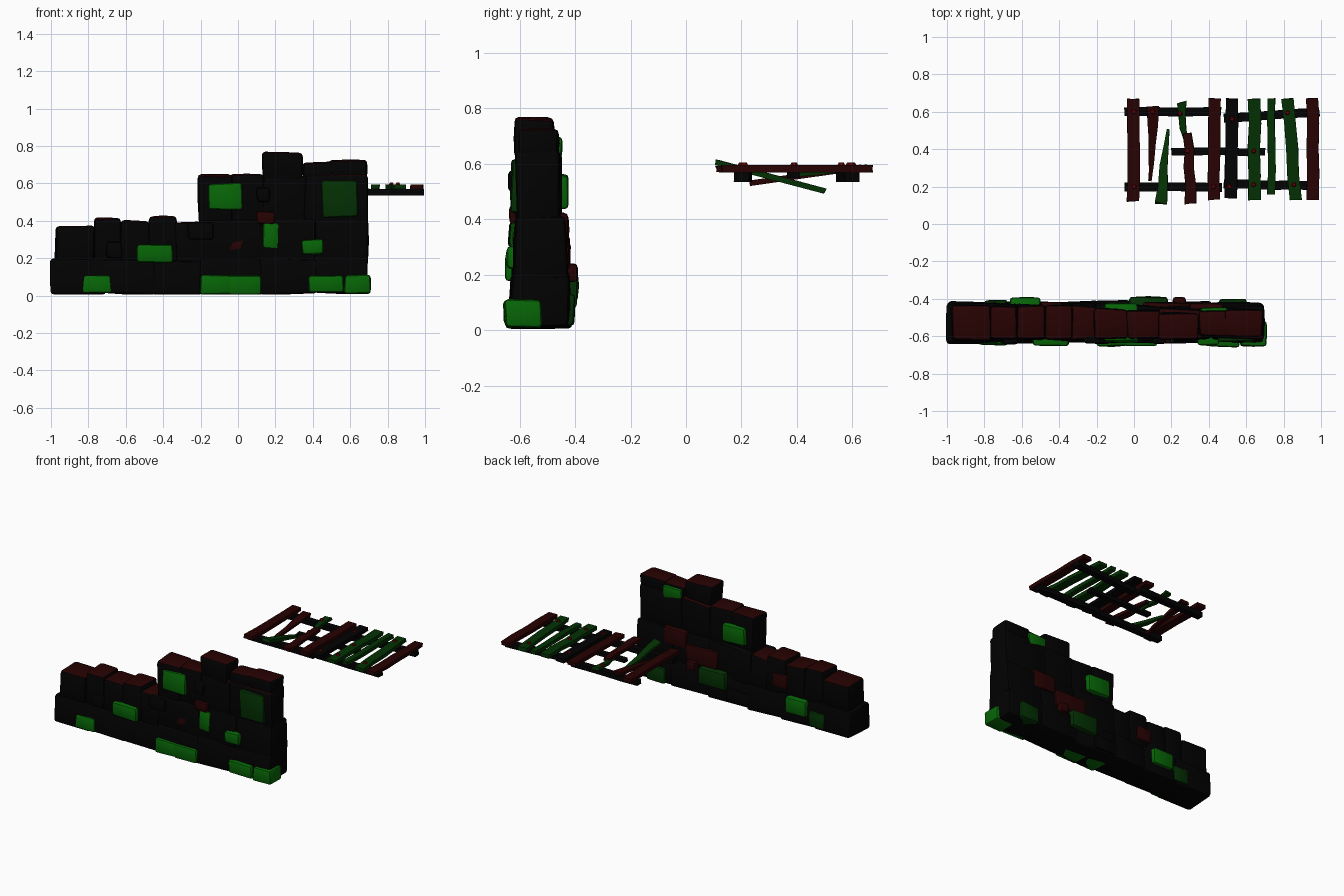
import bpy, bmesh, math, random
from mathutils import Vector

if "Cube" in bpy.data.objects:
    bpy.data.objects.remove(bpy.data.objects["Cube"])

random.seed(4)


def mat(name, c):
    m = bpy.data.materials.new(name)
    m.diffuse_color = (*c, 1)
    m.use_nodes = True
    m.node_tree.nodes["Principled BSDF"].inputs["Base Color"].default_value = m.diffuse_color
    return m


DARK = mat("dark", (0.0005, 0.0005, 0.0005))
GREEN = mat("moss_green", (0.002, 0.13, 0.002))
DIM_GREEN = mat("dim_green", (0.001, 0.03, 0.001))
RED = mat("deep_red", (0.02, 0.0005, 0.0005))
NAIL = mat("nail_red", (0.12, 0.001, 0.001))


def finish(bm, name, *mats):
    bmesh.ops.recalc_face_normals(bm, faces=bm.faces)
    me = bpy.data.meshes.new(name)
    bm.to_mesh(me)
    bm.free()
    for m in mats:
        me.materials.append(m)
    ob = bpy.data.objects.new(name, me)
    bpy.context.collection.objects.link(ob)
    return ob


def stone(name, x0, x1, y0, y1, z0, z1, m=DARK, red_top=False, jit=0.008, bev=0.018, taper=0.0):
    """Rough block: box with jittered corners, worn edges and slightly swollen faces."""
    bm = bmesh.new()
    bmesh.ops.create_cube(bm, size=1)
    for v in bm.verts:
        x, y, z = v.co
        k = 1 - taper * (z + 0.5)
        v.co = ((x0 + x1) / 2 + x * (x1 - x0),
                (y0 + y1) / 2 + y * (y1 - y0) * k,
                (z0 + z1) / 2 + z * (z1 - z0))
        v.co += Vector([random.uniform(-jit, jit) for _ in range(3)])
        v.co.z = max(v.co.z, 0.005)
    bmesh.ops.bevel(bm, geom=bm.edges[:], offset=bev, segments=2, profile=0.5, affect='EDGES')
    bm.normal_update()
    if red_top:
        for f in bm.faces:
            if f.normal.z > 0.85:
                f.material_index = 1
    # Swell the big faces a little
    for f in [f for f in bm.faces if f.calc_area() > 0.004]:
        r = bmesh.ops.poke(bm, faces=[f])
        for v in r["verts"]:
            v.co += r["faces"][0].normal * random.uniform(0.0, 0.006)
            v.co.z = max(v.co.z, 0.005)
    finish(bm, name, m, RED)


# Main courses of the wall: x0, x1, z1 per block
course_1 = [(-1.0, -.71, .20), (-.73, -.44, .20), (-.46, -.19, .19),
            (-.21, .13, .21), (.12, .42, .20), (.41, .695, .21)]
for x0, x1, z1 in course_1:
    stone("base_stone", x0, x1, -.637, -.415, 0.008, z1, taper=0.1)

course_2 = [(-.975, -.765, .37), (-.775, -.62, .415), (-.63, -.47, .40), (-.48, -.33, .42),
            (-.34, -.19, .39), (-.21, .13, .41), (.12, .42, .41), (.41, .69, .41)]
for x0, x1, z1 in course_2:
    stone("middle_stone", x0, x1, -.625, -.43, .18, z1, red_top=x1 < -.1, taper=0.08)

course_3 = [(-.21, -.03, .38, .645), (-.04, .14, .38, .645), (.13, .36, .38, .64), (.35, .69, .38, .65)]
for x0, x1, z0, z1 in course_3:
    stone("upper_stone", x0, x1, -.612, -.455, z0, z1, red_top=True)
stone("cap_stone", .135, .345, -.615, -.475, .62, .765, red_top=True)
stone("cap_stone", .35, .51, -.60, -.46, .62, .715, red_top=True)
stone("cap_stone", .49, .69, -.605, -.465, .62, .72, red_top=True)

# Projecting stones: x0, x1, z0, z1, depth, material
front = [(-.83, -.68, .02, .11, .025, GREEN), (-.20, -.03, .008, .11, .03, GREEN),
         (-.05, .12, .008, .11, .03, GREEN), (.38, .56, .02, .11, .035, GREEN),
         (.57, .705, .008, .11, .035, GREEN),
         (-.54, -.35, .18, .27, .03, GREEN), (.34, .46, .22, .30, .03, GREEN),
         (-.70, -.62, .20, .29, .02, DARK), (-.10, .08, .20, .34, .005, RED),
         (-.27, -.13, .30, .39, .02, DARK), (.13, .22, .25, .39, .01, GREEN),
         (.10, .20, .38, .45, .015, RED), (.10, .17, .50, .58, .02, DARK),
         (-.16, .02, .46, .60, .01, GREEN), (.45, .64, .42, .62, .01, DIM_GREEN)]
for x0, x1, z0, z1, d, m in front:
    stone("front_facing_stone", x0, x1, -.62 - d, -.52, z0, z1, m, jit=0.006, bev=.014)

back = [(-.80, -.68, .02, .13, .02, DIM_GREEN), (-.66, -.50, .08, .19, .04, GREEN),
        (-.50, -.38, .22, .32, .01, RED), (-.20, -.02, .02, .12, .02, DARK),
        (-.03, .18, .10, .22, .04, DIM_GREEN), (.05, .30, .22, .34, .01, RED),
        (.21, .28, .17, .24, .04, RED), (.30, .48, .30, .42, .005, RED),
        (.45, .60, .02, .13, .03, DIM_GREEN), (-.16, .02, .44, .56, .005, GREEN),
        (.36, .50, .60, .70, -.02, GREEN)]
for x0, x1, z0, z1, d, m in back:
    stone("back_facing_stone", x0, x1, -.52, -.43 + d, z0, z1, m, jit=0.006, bev=.014)


def board(name, p, q, w0, w1, t, m, wob=0.004, n=5):
    """Slightly wobbly bar from p to q, width going from w0 to w1."""
    p, q = Vector(p), Vector(q)
    d = (q - p).normalized()
    side = d.cross(Vector((0, 0, 1))).normalized()
    up = side.cross(d)
    bm = bmesh.new()
    rings = []
    for i in range(n):
        f = i / (n - 1)
        c = p.lerp(q, f) + side * random.uniform(-wob, wob)
        w = (w0 + (w1 - w0) * f) / 2
        rings.append([bm.verts.new(c + side * a * (w + random.uniform(-wob, wob) * .5) + up * b * t / 2
                                   + d * random.uniform(-wob, wob))
                      for a, b in ((-1, -1), (1, -1), (1, 1), (-1, 1))])
    for a, b in zip(rings, rings[1:]):
        for k in range(4):
            bm.faces.new((a[k], a[(k + 1) % 4], b[(k + 1) % 4], b[k]))
    bm.faces.new(rings[0])
    bm.faces.new(rings[-1])
    finish(bm, name, m)


# Support beams under the deck
for x0, ya, x1, yb in [(-.05, .60, .465, .60), (.48, .565, .99, .60), (-.05, .20, .47, .197),
                       (.48, .212, .98, .205)]:
    board("support_beam", (x0, ya, .552), (x1, yb, .552), .046, .046, .034, DARK, .003)
board("middle_beam", (.20, .39, .56), (.70, .387, .56), .04, .04, .024, DARK, .003)

# Whole deck planks: near x, far x, near y, far y, width, material
for xa, xb, ya, yb, w, m in [(-.004, -.004, .12, .67, .066, RED), (.43, .428, .13, .67, .064, RED),
                             (.515, .525, .14, .67, .066, DARK), (.642, .645, .13, .67, .066, DIM_GREEN),
                             (.735, .735, .16, .67, .04, DIM_GREEN), (.865, .82, .13, .67, .064, DIM_GREEN),
                             (.955, .955, .13, .67, .064, RED)]:
    board("deck_plank", (xa, ya, .582), (xb, yb, .582), w, w, .026, m)

# Snapped planks sagging through the gap, tapering to splinters
for p, q, w, m in [((.108, .63, .587), (.092, .23, .53), .066, RED),
                   ((.15, .11, .605), (.18, .50, .502), .066, DIM_GREEN),
                   ((.25, .65, .587), (.285, .39, .562), .05, DIM_GREEN)]:
    board("broken_plank", p, q, w, .014, .02, m, .007)
board("broken_plank", (.30, .11, .582), (.29, .49, .58), .06, .045, .022, RED, .006)

# Nail heads
for x, y in [(0, .6), (0, .2), (.10, .6), (.245, .59), (.425, .2), (.525, .56), (.82, .595),
             (.64, .39), (.285, .39), (.51, .2), (.64, .21), (.855, .21)]:
    bm = bmesh.new()
    bmesh.ops.create_cone(bm, cap_ends=True, segments=6, radius1=.015, radius2=.009, depth=.012)
    bmesh.ops.translate(bm, vec=(x, y, .599), verts=bm.verts)
    finish(bm, "nail_head", NAIL)

# Soft worn shading with crisp edges
for ob in bpy.data.objects:
    ob.select_set("stone" in ob.name)
bpy.context.view_layer.objects.active = next(o for o in bpy.data.objects if "stone" in o.name)
bpy.ops.object.shade_smooth_by_angle(angle=math.radians(40))
